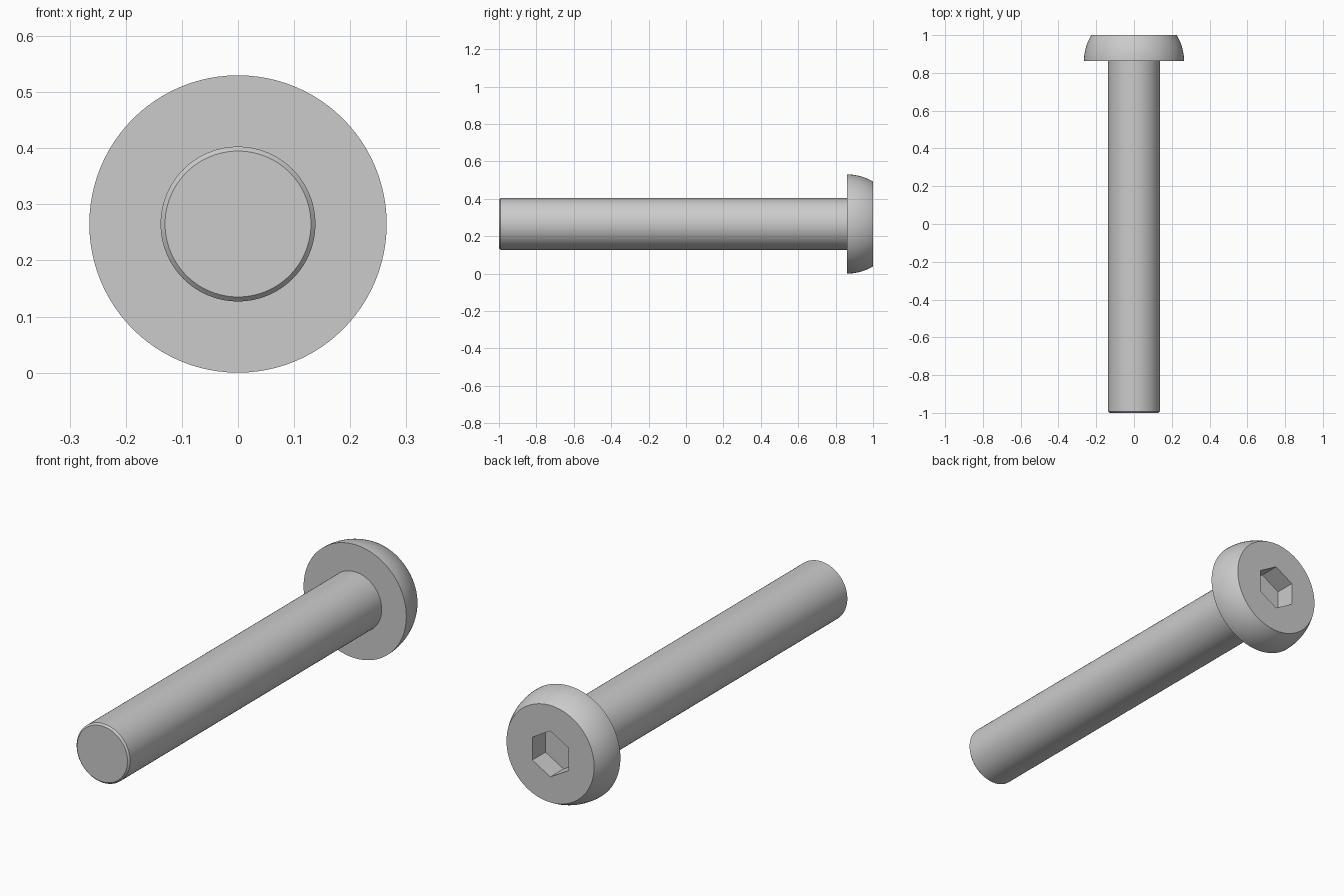
import bpy, bmesh, math
from mathutils import Matrix, Vector

cube = bpy.data.objects.get("Cube")
if cube:
    bpy.data.objects.remove(cube, do_unlink=True)

HEAD_R = 0.265       # head radius, also the height of the axis
SHAFT_R = 0.138
HEAD_Y = 0.862       # underside of the head
CHAMFER = 0.008
SOCKET_R = 0.107     # across-corner radius of the hex socket
SOCKET_DEPTH = 0.097
SEGMENTS = 96
DOME_STEPS = 10

steel = bpy.data.materials.new("steel grey")
steel.use_nodes = True
grey = (0.6, 0.6, 0.6, 1)
steel.diffuse_color = grey
steel.node_tree.nodes["Principled BSDF"].inputs["Base Color"].default_value = grey


def make_object(name, bm):
    bmesh.ops.recalc_face_normals(bm, faces=bm.faces)
    mesh = bpy.data.meshes.new(name)
    bm.to_mesh(mesh)
    bm.free()
    mesh.materials.append(steel)
    obj = bpy.data.objects.new(name, mesh)
    bpy.context.collection.objects.link(obj)
    return obj


def lathe(name, profile):
    """Closed solid from (radius, y) rings, capped at both ends."""
    bm = bmesh.new()
    rings = []
    for r, y in profile:
        angles = [2 * math.pi * i / SEGMENTS for i in range(SEGMENTS)]
        rings.append([bm.verts.new((r * math.sin(a), y, HEAD_R + r * math.cos(a)))
                      for a in angles])
    for a, b in zip(rings, rings[1:]):
        for i in range(SEGMENTS):
            j = (i + 1) % SEGMENTS
            bm.faces.new((a[i], a[j], b[j], b[i]))
    bm.faces.new(rings[0])
    bm.faces.new(rings[-1])
    return make_object(name, bm)


def activate(obj):
    bpy.ops.object.select_all(action='DESELECT')
    obj.select_set(True)
    bpy.context.view_layer.objects.active = obj


# Shaft with a chamfered tip, seated slightly into the head
shaft = lathe("shaft", [(SHAFT_R - CHAMFER, -1), (SHAFT_R, -1 + CHAMFER),
                        (SHAFT_R, HEAD_Y + 0.02)])

# Domed head: a slice of a sphere with a flat end
height = 1 - HEAD_Y
sweep = math.asin(height / HEAD_R)
dome = [(HEAD_R * math.cos(sweep * i / DOME_STEPS),
         HEAD_Y + HEAD_R * math.sin(sweep * i / DOME_STEPS))
        for i in range(DOME_STEPS + 1)]
head = lathe("head", dome)

# Hexagonal socket with corners at top and bottom
bm = bmesh.new()
bmesh.ops.create_cone(bm, cap_ends=True, segments=6, radius1=SOCKET_R,
                      radius2=SOCKET_R, depth=2 * SOCKET_DEPTH)
top = max(bm.verts, key=lambda v: v.co.y).co
turn = math.pi / 2 - math.atan2(top.y, top.x)
if abs(turn) > 0.01:
    bmesh.ops.rotate(bm, verts=bm.verts, matrix=Matrix.Rotation(turn, 3, 'Z'))
bmesh.ops.rotate(bm, verts=bm.verts, matrix=Matrix.Rotation(math.pi / 2, 3, 'X'))
bmesh.ops.translate(bm, verts=bm.verts, vec=Vector((0, 1, HEAD_R)))
cutter = make_object("socket_cutter", bm)
cutter.hide_render = True

cut = head.modifiers.new("socket", 'BOOLEAN')
cut.operation = 'DIFFERENCE'
cut.solver = 'EXACT'
cut.object = cutter
activate(head)
bpy.ops.object.modifier_apply(modifier=cut.name)
bpy.data.objects.remove(cutter, do_unlink=True)

for part in (shaft, head):
    activate(part)
    bpy.ops.object.shade_smooth_by_angle(angle=math.radians(25))
